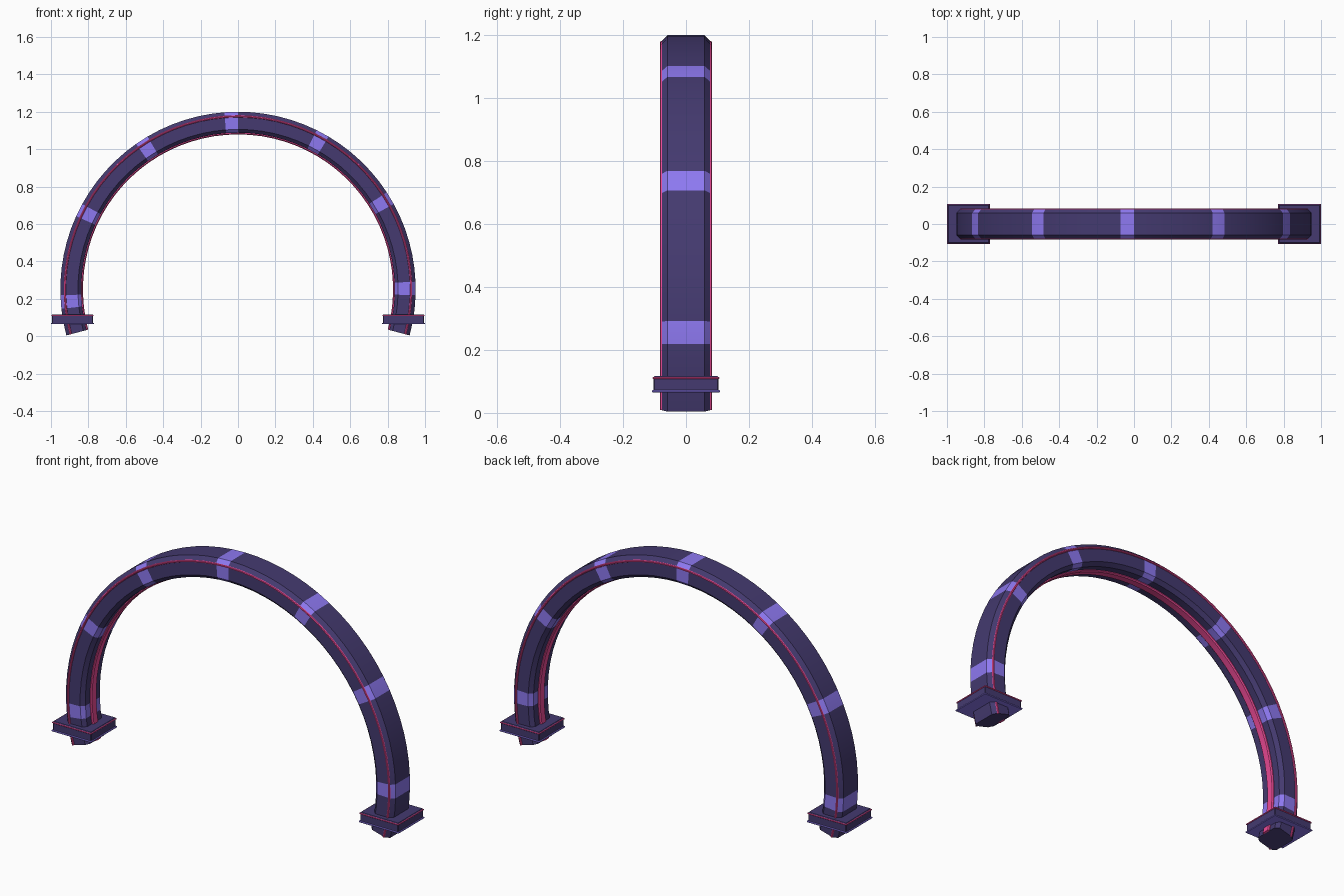
import bpy, bmesh, math

if "Cube" in bpy.data.objects:
    bpy.data.objects.remove(bpy.data.objects["Cube"])

CZ, SEGS = 0.25, 48            # arch centre height, segments along the sweep
A0, A1 = math.radians(-15), math.radians(195)


def material(name, rgb):
    m = bpy.data.materials.new(name)
    m.diffuse_color = (*rgb, 1)
    m.use_nodes = True
    m.node_tree.nodes["Principled BSDF"].inputs["Base Color"].default_value = m.diffuse_color
    return m


DARK = material("dark indigo", (0.058, 0.042, 0.16))
VIOLET = material("violet", (0.27, 0.19, 0.88))
PINK = material("pink", (0.85, 0.07, 0.31))


def finish(name, bm, mats, smooth=False):
    bmesh.ops.recalc_face_normals(bm, faces=bm.faces)
    me = bpy.data.meshes.new(name)
    bm.to_mesh(me)
    bm.free()
    for m in mats:
        me.materials.append(m)
    ob = bpy.data.objects.new(name, me)
    bpy.context.collection.objects.link(ob)
    if smooth:
        bpy.ops.object.select_all(action='DESELECT')
        ob.select_set(True)
        bpy.context.view_layer.objects.active = ob
        bpy.ops.object.shade_smooth_by_angle(angle=math.radians(30))
    return ob


def sweep(name, profile, mats, bands=()):
    """Sweep a closed (radius, y) profile around the arch, capped at the ends."""
    bm = bmesh.new()
    rings = []
    for i in range(SEGS + 1):
        a = A0 + (A1 - A0) * i / SEGS
        rings.append([bm.verts.new((r * math.cos(a), y, CZ + r * math.sin(a)))
                      for r, y in profile])
    n = len(profile)
    for i in range(SEGS):
        for j in range(n):
            k = (j + 1) % n
            f = bm.faces.new((rings[i][j], rings[i][k], rings[i + 1][k], rings[i + 1][j]))
            f.material_index = 1 if i in bands else 0
    bm.faces.new(rings[0])
    bm.faces.new(rings[-1])
    return finish(name, bm, mats, True)


def chamfered(r0, r1, w, c):
    return [(r0, -w + c), (r0 + c, -w), (r1 - c, -w), (r1, -w + c),
            (r1, w - c), (r1 - c, w), (r0 + c, w), (r0, w - c)]


def circle(r, y, rad, n=8):
    return [(r + rad * math.cos(2 * math.pi * k / n), y + rad * math.sin(2 * math.pi * k / n))
            for k in range(n)]


def box(name, x, hx, hy, z0, z1, mat, bevel):
    bm = bmesh.new()
    bmesh.ops.create_cube(bm, size=1)
    for v in bm.verts:
        v.co = (x + v.co.x * 2 * hx, v.co.y * 2 * hy, (z0 + z1) / 2 + v.co.z * (z1 - z0))
    bmesh.ops.bevel(bm, geom=bm.edges[:], offset=bevel, segments=1, affect='EDGES')
    return finish(name, bm, [mat])


# Arch body with evenly spaced violet bands
sweep("arch_body", chamfered(0.838, 0.95, 0.077, 0.018), [DARK, VIOLET], range(3, SEGS, 7))

# Pink glow strip under the arch and thin piping on both faces
sweep("inner_light_strip", chamfered(0.829, 0.845, 0.022, 0.005), [PINK])
for side, y in (("front", -0.077), ("back", 0.077)):
    sweep(side + "_piping", circle(0.926, y, 0.006), [PINK])

# Collar plates around each foot, with pink and violet trim
for side, x in (("left", -0.885), ("right", 0.885)):
    box(side + "_foot_plate", x, 0.110, 0.103, 0.068, 0.117, DARK, 0.003)
    box(side + "_foot_pink_trim", x, 0.113, 0.106, 0.107, 0.114, PINK, 0.002)
    box(side + "_foot_violet_trim", x, 0.115, 0.108, 0.065, 0.072, VIOLET, 0.002)
